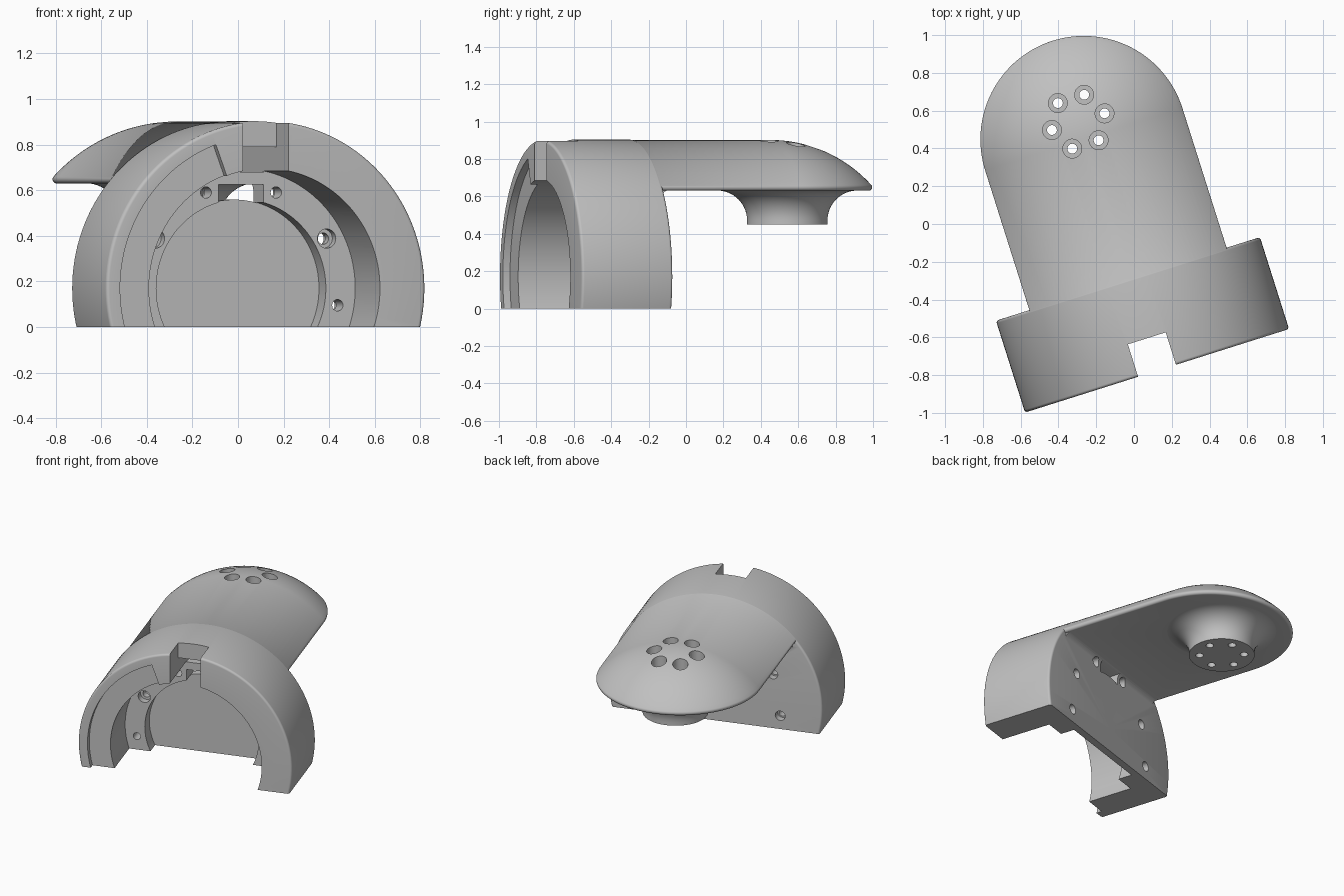
import bpy, bmesh
from math import sin, cos, pi, radians, degrees, sqrt, atan2
from mathutils import Matrix

if "Cube" in bpy.data.objects:
    bpy.data.objects.remove(bpy.data.objects["Cube"])

grey = bpy.data.materials.new("plain grey")
grey.use_nodes = True
grey.diffuse_color = (0.53, 0.53, 0.53, 1)
grey.node_tree.nodes["Principled BSDF"].inputs["Base Color"].default_value = (0.53, 0.53, 0.53, 1)

AXIS_Z, R = 0.17, 0.733     # housing centre height and outer radius
DEPTH = 0.51                # housing length
ARM_Z, ARM_END = 0.63, 1.285
BOSS_Y = 1.383


def finish(name, bm):
    """Weld, turn all faces outward and make an object."""
    bmesh.ops.remove_doubles(bm, verts=bm.verts, dist=1e-5)
    bmesh.ops.recalc_face_normals(bm, faces=bm.faces)
    if bm.calc_volume(signed=True) < 0:
        bmesh.ops.reverse_faces(bm, faces=bm.faces)
    me = bpy.data.meshes.new(name)
    bm.to_mesh(me)
    bm.free()
    me.materials.append(grey)
    ob = bpy.data.objects.new(name, me)
    bpy.context.collection.objects.link(ob)
    return ob


def arc(u, v, r, a0=0, a1=360, n=48):
    """Points on an arc; a full turn leaves out the repeated end."""
    steps = n if abs(a1 - a0) == 360 else n + 1
    angles = [radians(a0 + (a1 - a0) * i / n) for i in range(steps)]
    return [(u + r * cos(a), v + r * sin(a)) for a in angles]


def prism(name, pts, axis, a, b):
    """Extrude a flat outline along an axis from a to b."""
    place = {"X": lambda u, v, d: (d, u, v),
             "Y": lambda u, v, d: (u, d, v),
             "Z": lambda u, v, d: (u, v, d)}[axis]
    bm = bmesh.new()
    lo, hi = [[bm.verts.new(place(u, v, d)) for u, v in pts] for d in (a, b)]
    bm.faces.new(lo)
    bm.faces.new(hi)
    for i in range(len(pts)):
        j = (i + 1) % len(pts)
        bm.faces.new((lo[i], lo[j], hi[j], hi[i]))
    return finish(name, bm)


def rect(u0, u1, v0, v1):
    return [(u0, v0), (u1, v0), (u1, v1), (u0, v1)]


def sweep(name, profile, stations, close):
    """Skin copies of an (r, z) profile; each station is (angle, y offset)."""
    bm = bmesh.new()
    rings = [[bm.verts.new((r * cos(a), y + r * sin(a), z)) for r, z in profile]
             for a, y in stations]
    pairs = list(zip(rings, rings[1:])) + ([(rings[-1], rings[0])] if close else [])
    for p, q in pairs:
        for i in range(len(profile) - 1):
            bm.faces.new((p[i], p[i + 1], q[i + 1], q[i]))
    bmesh.ops.remove_doubles(bm, verts=bm.verts, dist=1e-5)
    bmesh.ops.dissolve_degenerate(bm, edges=bm.edges, dist=1e-6)
    if not close:
        bmesh.ops.holes_fill(bm, edges=[e for e in bm.edges if e.is_boundary], sides=0)
    return finish(name, bm)


def lathe(name, profile, n=96):
    return sweep(name, profile, [(2 * pi * i / n, 0) for i in range(n)], True)


def combine(target, tool, op):
    """Apply a boolean, falling back to the second solver if the first does nothing."""
    for solver in ("MANIFOLD", "EXACT"):
        before = len(target.data.vertices)
        mod = target.modifiers.new(tool.name, "BOOLEAN")
        mod.operation, mod.object, mod.solver = op, tool, solver
        try:
            bpy.ops.object.modifier_apply(modifier=mod.name)
        except RuntimeError:
            target.modifiers.clear()
        if len(target.data.vertices) != before:
            break
    bpy.data.objects.remove(tool)


# Housing: round drum with softened rims, laid along y
e = 0.015
drum = [(0, 0)] + arc(R - e, e, e, -90, 0, 5) + arc(R - e, DEPTH - e, e, 0, 90, 5) + [(0, DEPTH)]
body = lathe("bracket_body", drum, 144)
body.data.transform(Matrix.Translation((0, 0, AXIS_Z)) @ Matrix.Rotation(radians(-90), 4, "X"))

# Arm: vaulted top with a domed round end and a rounded rim
rim, vault = 0.018, R - 0.0015
rim_r = sqrt((vault - rim) ** 2 - (ARM_Z + rim - AXIS_Z) ** 2)
tilt = degrees(atan2(ARM_Z + rim - AXIS_Z, rim_r))
outline = [(0, ARM_Z)] + arc(rim_r, ARM_Z + rim, rim, -90, tilt, 8)
outline += arc(0, AXIS_Z, vault, tilt, 90, 24)[1:]
turn = [(pi * i / 64, ARM_END) for i in range(65)]
arm = sweep("arm", outline, [(0, 0.42)] + turn + [(pi, 0.42)], False)

# Flared boss below the arm
flare = [(0, 0.45), (0.215, 0.45)] + arc(0.375, 0.471, 0.16, 180, 90, 14) + [(0.375, 0.66), (0, 0.66)]
boss = lathe("boss", flare)
boss.data.transform(Matrix.Translation((0, BOSS_Y, 0)))

# Concave fillet between the arm and the back of the housing
f = 0.04
corner = [(DEPTH - 0.02, ARM_Z + 0.01), (DEPTH - 0.02, ARM_Z - f)]
corner += arc(DEPTH + f - 0.001, ARM_Z - f + 0.001, f, 180, 90, 8) + [(DEPTH + f, ARM_Z + 0.01)]
fillet = prism("fillet", corner, "X", -0.527, 0.527)

# Cutters: flat base, bore, pocket, rim recess, key notch, wire channel and slot
cutters = [
    prism("base_cut", rect(-2, 2, -2, 0), "Y", -1, 3),
    prism("bore", arc(0, AXIS_Z, 0.525, n=128), "Y", -0.1, 0.36),
    prism("pocket", arc(0, AXIS_Z, 0.39, n=112), "Y", 0.3, 0.46),
    prism("rim_recess", arc(0, AXIS_Z, 0.67, 110, 215, 56) + arc(0, AXIS_Z, 0.5, 215, 110, 56),
          "Y", -0.1, 0.04),
    prism("key_notch", rect(-0.105, 0.105, 0.6, 1), "Y", -0.1, 0.18),
    prism("wire_channel", rect(-0.1049, 0.1049, 0.68, 0.79), "Y", 0.1, 1.0),
    prism("wire_slot", arc(0, AXIS_Z, 0.389, 105.5, 74.5, 16) + [(0.104, 0.625), (-0.104, 0.625)],
          "Y", 0.32, 0.6),
]

# Screw holes through the back flange, counterbored behind, the middle pair also in front
for a in (69, 29, -9.5):
    for side in (-1, 1):
        u, v = side * 0.45 * cos(radians(a)), AXIS_Z + 0.45 * sin(radians(a))
        cutters.append(prism("flange_hole", arc(u, v, 0.025, n=24), "Y", 0.3, 0.6))
        cutters.append(prism("back_counterbore", arc(u, v, 0.034, n=32), "Y", 0.46, 0.6))
        if a == 29:
            cutters.append(prism("front_counterbore", arc(u, v, 0.042, n=32), "Y", 0.3, 0.41))

# Ring of counterbored holes through the arm and boss
for k in range(6):
    a = k * pi / 3
    u, v = 0.146 * cos(a), BOSS_Y + 0.146 * sin(a)
    cutters.append(prism("arm_hole", arc(u, v, 0.026, n=24), "Z", 0.3, 1.1))
    cutters.append(prism("arm_counterbore", arc(u, v, 0.05, n=32), "Z", 0.6, 1.1))

# Join the solids, then cut them
bpy.ops.object.select_all(action="DESELECT")
bpy.context.view_layer.objects.active = body
body.select_set(True)
for solid in (arm, boss, fillet):
    combine(body, solid, "UNION")
for cutter in cutters:
    combine(body, cutter, "DIFFERENCE")

bpy.ops.object.shade_smooth_by_angle(angle=radians(30))
body.location = (0.122, -0.777, 0)
body.rotation_euler.z = radians(17.56)
